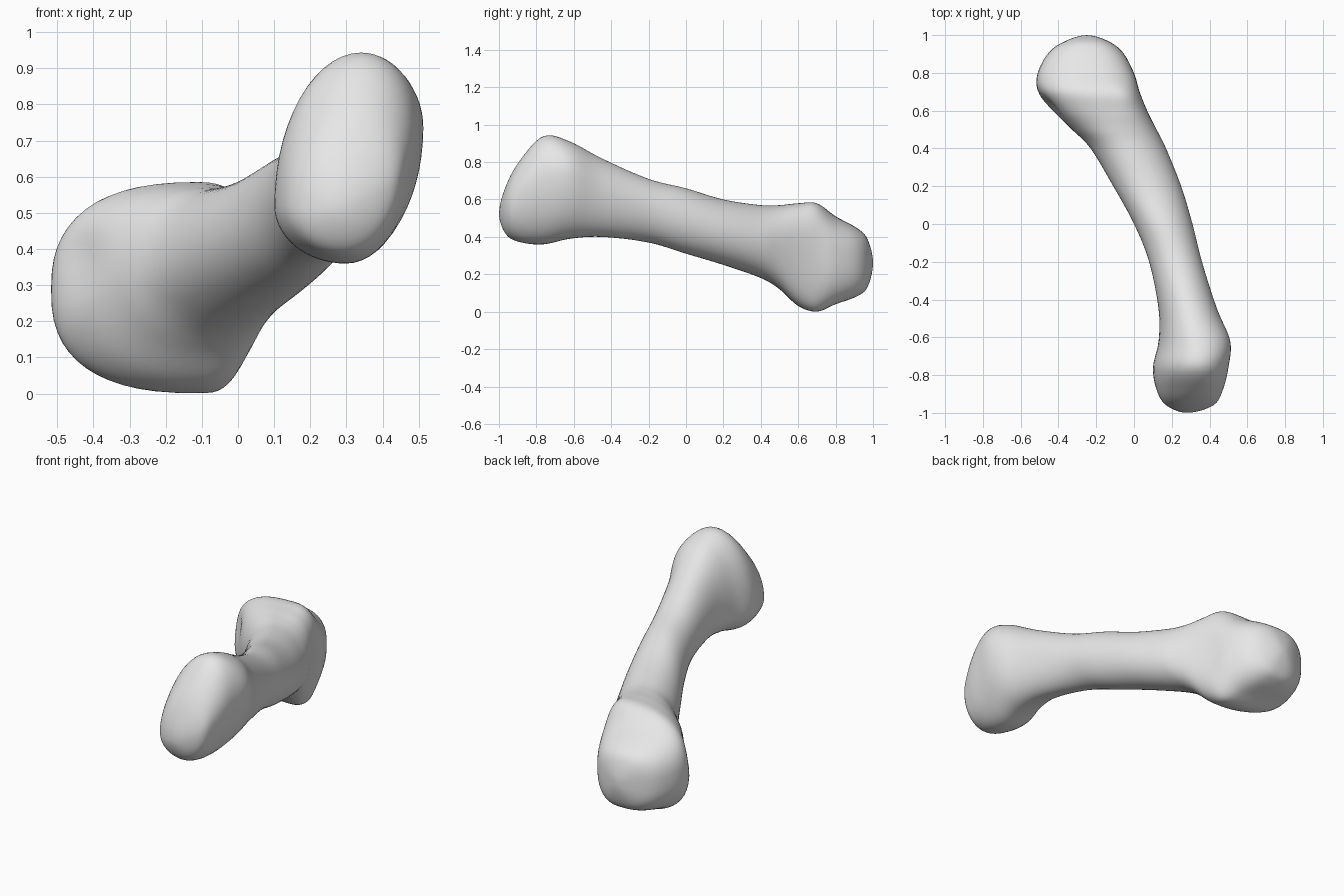
import bpy
import bmesh
import math
from mathutils import Vector

# Remove the default object
default_cube = bpy.data.objects.get("Cube")
if default_cube:
    bpy.data.objects.remove(default_cube, do_unlink=True)

SEGMENTS = 56   # points around each ring
STEPS = 6       # rings between two neighbouring sections

# Cross-sections along the bone, in hundredths of a unit:
# y, left x, right x, bottom z, top z, x of top, x of bottom, z of left, z of right
SECTIONS = [
    (-96, 17, 42, 41, 68, 30, 29, 51, 57),
    (-88, 12, 47, 37, 82, 33, 30, 52, 65),
    (-76, 10, 50, 36, 94, 34, 30, 52, 72),
    (-62, 13, 51, 39, 91, 34, 31, 53, 73),
    (-45, 13, 44, 40, 82, 30, 29, 55, 64),
    (-20, 8, 36, 37, 71, 23, 21, 53, 56),
    (0, 0, 31, 31, 66, 16, 15, 47, 49),
    (20, -11, 25, 25, 60, 7, 7, 42, 43),
    (40, -23, 17, 18, 57, -3, -2, 36, 38),
    (50, -33, 12, 12, 57, -8, -6, 33, 37),
    (60, -44, 7, 3, 58, -10, -9, 31, 36),
    (70, -51, 3, 0, 58, -12, -10, 29, 34),
    (80, -51, 0, 4, 51, -22, -16, 29, 31),
    (91, -45, -6, 8, 45, -25, -22, 27, 28),
    (97, -36, -14, 13, 39, -25, -24, 26, 26),
]


def pole_row(y, x, z):
    """A section shrunk to a single point, closing one end."""
    return (y, x, x, z, z, x, x, z, z)


def mirrored(row, pole):
    """Reflect a section through a pole so that the end is rounded."""
    return (row[0],) + tuple(2 * p - r for r, p in zip(row[1:], pole[1:]))


def spline(a, b, c, d, t):
    """Smooth curve from b to c, guided by a and d."""
    return 0.5 * (2 * b + (c - a) * t + (2 * a - 5 * b + 4 * c - d) * t ** 2
                  + (3 * b - a - 3 * c + d) * t ** 3)


def shaped(value, power):
    return math.copysign(abs(value) ** power, value)


def ring_points(row):
    """Four blended quarter arcs between the extreme points of a section."""
    y, left, right, bottom, top, top_x, bottom_x, left_z, right_z = (v / 100 for v in row)
    blend = min(max((y - 0.4) / 0.3, 0), 1)
    power = 1 - 0.24 * blend          # the rear head is boxier
    points = []
    for i in range(SEGMENTS):
        angle = math.tau * i / SEGMENTS
        c, s = shaped(math.cos(angle), power), shaped(math.sin(angle), power)
        mid_x = top_x if s >= 0 else bottom_x
        mid_z = right_z if c >= 0 else left_z
        x = mid_x + abs(c) * ((right if c >= 0 else left) - mid_x)
        z = mid_z + abs(s) * ((top if s >= 0 else bottom) - mid_z)
        points.append(Vector((x, y, z)))
    return points


def build_bone():
    front = pole_row(-100, 28, 52)
    back = pole_row(100, -25, 26)
    rows = [mirrored(SECTIONS[0], front), front, *SECTIONS, back, mirrored(SECTIONS[-1], back)]

    # Interpolated rings, leaving out the two poles
    rings = []
    for k in range(1, len(rows) - 2):
        for step in range(STEPS):
            if k == 1 and step == 0:
                continue
            rings.append([spline(*values, step / STEPS) for values in zip(*rows[k - 1:k + 3])])

    bm = bmesh.new()
    loops = [[bm.verts.new(p) for p in ring_points(row)] for row in rings]
    for a, b in zip(loops, loops[1:]):
        for i in range(SEGMENTS):
            j = (i + 1) % SEGMENTS
            bm.faces.new((a[i], a[j], b[j], b[i]))
    for row, loop in ((front, loops[0]), (back, loops[-1])):
        tip = bm.verts.new((row[1] / 100, row[0] / 100, row[3] / 100))
        for i in range(SEGMENTS):
            bm.faces.new((tip, loop[i], loop[(i + 1) % SEGMENTS]))
    bmesh.ops.recalc_face_normals(bm, faces=bm.faces)

    # Shallow hollow on the outer side of the rear head
    hollow = Vector((-0.46, 0.60, 0.38))
    for v in bm.verts:
        distance = (v.co - hollow).length
        v.co += Vector((0.6, 0.7, 0)) * 0.03 * math.exp(-(distance / 0.09) ** 2)

    # Even out the joins between sections
    bmesh.ops.smooth_vert(bm, verts=bm.verts, factor=0.5,
                          use_axis_x=True, use_axis_y=True, use_axis_z=True)
    mesh = bpy.data.meshes.new("bone")
    bm.to_mesh(mesh)
    bm.free()
    bone = bpy.data.objects.new("bone", mesh)
    bpy.context.collection.objects.link(bone)
    return bone


# Light grey material
grey = bpy.data.materials.new("light_grey")
grey.use_nodes = True
colour = (0.8, 0.8, 0.8, 1)
grey.diffuse_color = colour
grey.node_tree.nodes["Principled BSDF"].inputs["Base Color"].default_value = colour

bone = build_bone()
bone.data.materials.append(grey)

# Smooth shading
bpy.ops.object.select_all(action="DESELECT")
bone.select_set(True)
bpy.context.view_layer.objects.active = bone
bpy.ops.object.shade_smooth_by_angle(angle=math.radians(40))
